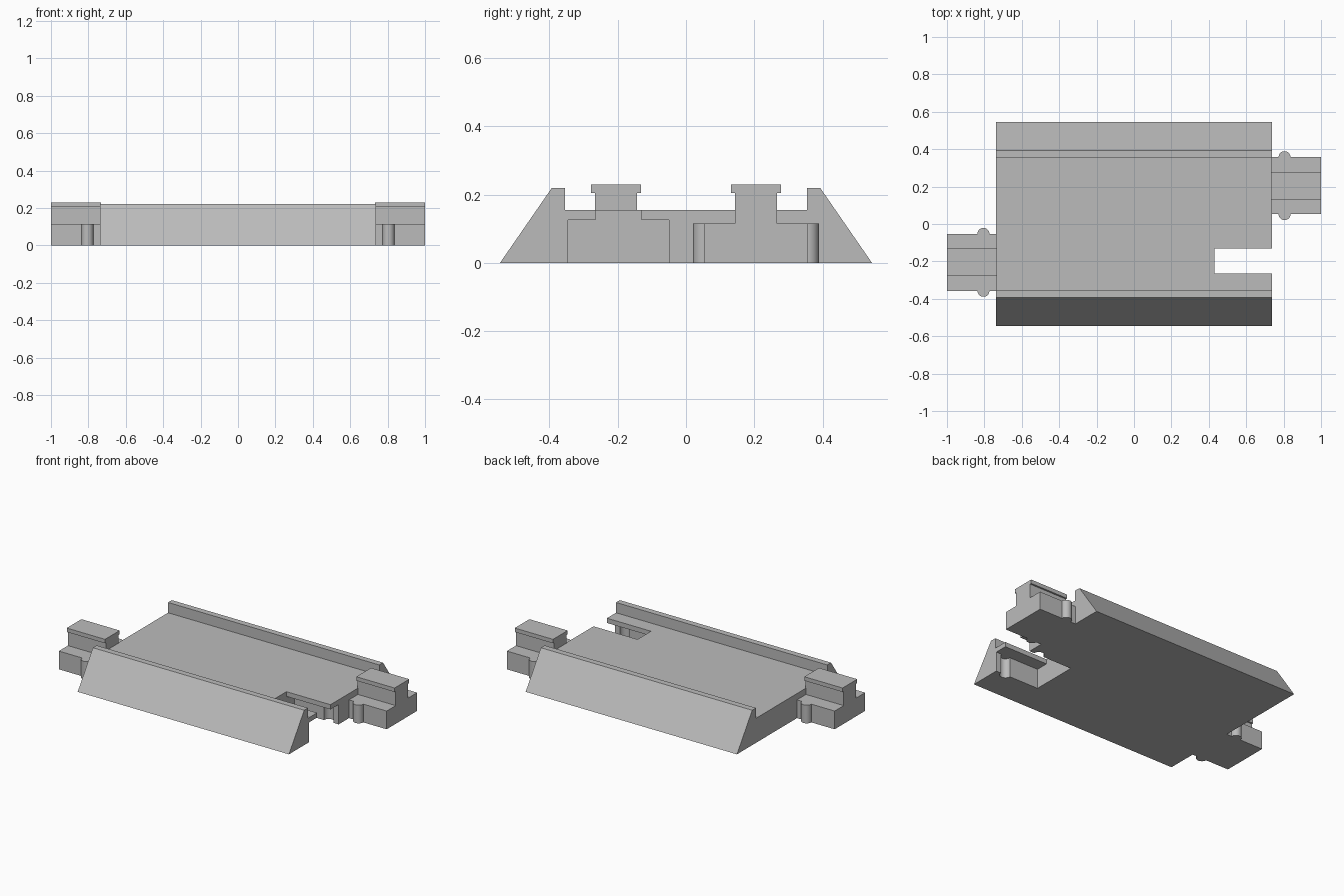
import bpy
import bmesh
from math import pi
from mathutils import Matrix

if "Cube" in bpy.data.objects:
    bpy.data.objects.remove(bpy.data.objects["Cube"], do_unlink=True)

# Single plain grey
grey = bpy.data.materials.new("plain grey")
grey.use_nodes = True
colour = (0.5, 0.5, 0.5, 1)
grey.diffuse_color = colour
grey.node_tree.nodes["Principled BSDF"].inputs["Base Color"].default_value = colour

END = 0.737        # end of the track bed
SLOT_END = 0.43    # inner end of the socket
MID = 0.205        # centre line of tongue and socket


def finish(name, bm):
    bmesh.ops.recalc_face_normals(bm, faces=bm.faces)
    mesh = bpy.data.meshes.new(name)
    bm.to_mesh(mesh)
    bm.free()
    mesh.materials.append(grey)
    obj = bpy.data.objects.new(name, mesh)
    bpy.context.collection.objects.link(obj)
    return obj


def extrude_x(name, half, mid, x0, x1, turn):
    """Mirror a half profile of (y, z) about y = mid and extrude it along x."""
    profile = [(mid + y, z) for y, z in half] + [(mid - y, z) for y, z in reversed(half)]
    bm = bmesh.new()
    face = bm.faces.new([bm.verts.new((x0, y, z)) for y, z in profile])
    new = bmesh.ops.extrude_face_region(bm, geom=[face])["geom"]
    moved = [v for v in new if isinstance(v, bmesh.types.BMVert)]
    bmesh.ops.translate(bm, verts=moved, vec=(x1 - x0, 0, 0))
    bm.transform(Matrix.Rotation(turn, 4, "Z"))
    return finish(name, bm)


def post(name, x, y, radius, z0, z1, turn):
    bm = bmesh.new()
    bmesh.ops.create_cone(bm, cap_ends=True, segments=32, radius1=radius, radius2=radius,
                          depth=z1 - z0, matrix=Matrix.Translation((x, y, (z0 + z1) / 2)))
    bm.transform(Matrix.Rotation(turn, 4, "Z"))
    return finish(name, bm)


def cut(target, cutter):
    mod = target.modifiers.new("cut", "BOOLEAN")
    mod.operation = "DIFFERENCE"
    mod.solver = "EXACT"
    mod.object = cutter
    bpy.context.view_layer.update()
    graph = bpy.context.evaluated_depsgraph_get()
    mesh = bpy.data.meshes.new_from_object(target.evaluated_get(graph))
    target.modifiers.clear()
    target.data = mesh
    bpy.data.objects.remove(cutter, do_unlink=True)


def smooth(obj):
    bpy.ops.object.select_all(action="DESELECT")
    obj.select_set(True)
    bpy.context.view_layer.objects.active = obj
    bpy.ops.object.shade_smooth_by_angle()


# Track bed with sloped banks and side rails
bed_half = [(0.545, 0), (0.393, 0.22), (0.355, 0.22), (0.355, 0.155)]
bed = extrude_x("track_bed", bed_half, 0, -END, END, 0)

tongue_half = [(0.152, 0), (0.152, 0.115), (0.062, 0.115), (0.062, 0.205),
               (0.073, 0.205), (0.073, 0.23)]
socket_half = [(0.148, -0.05), (0.148, 0.125), (0.067, 0.125), (0.067, 0.3)]

for side, turn in (("left", 0), ("right", pi)):
    # T-shaped socket with a round groove in each wall
    cut(bed, extrude_x("socket_cutter", socket_half, -MID + 0.007, SLOT_END, END + 0.1, turn))
    for s in (-1, 1):
        y = -MID + 0.007 + s * 0.148
        cut(bed, post("groove_cutter", 0.669, y, 0.034, -0.05, 0.125, turn))

    # T-shaped tongue with a round locking bump on each side
    extrude_x(side + "_tongue", tongue_half, MID, END - 0.004, 1, turn)
    for s, place in ((-1, "inner"), (1, "outer")):
        bump = post(f"{side}_{place}_bump", 0.805, MID + s * 0.152, 0.032, 0, 0.115, turn)
        smooth(bump)

smooth(bed)
